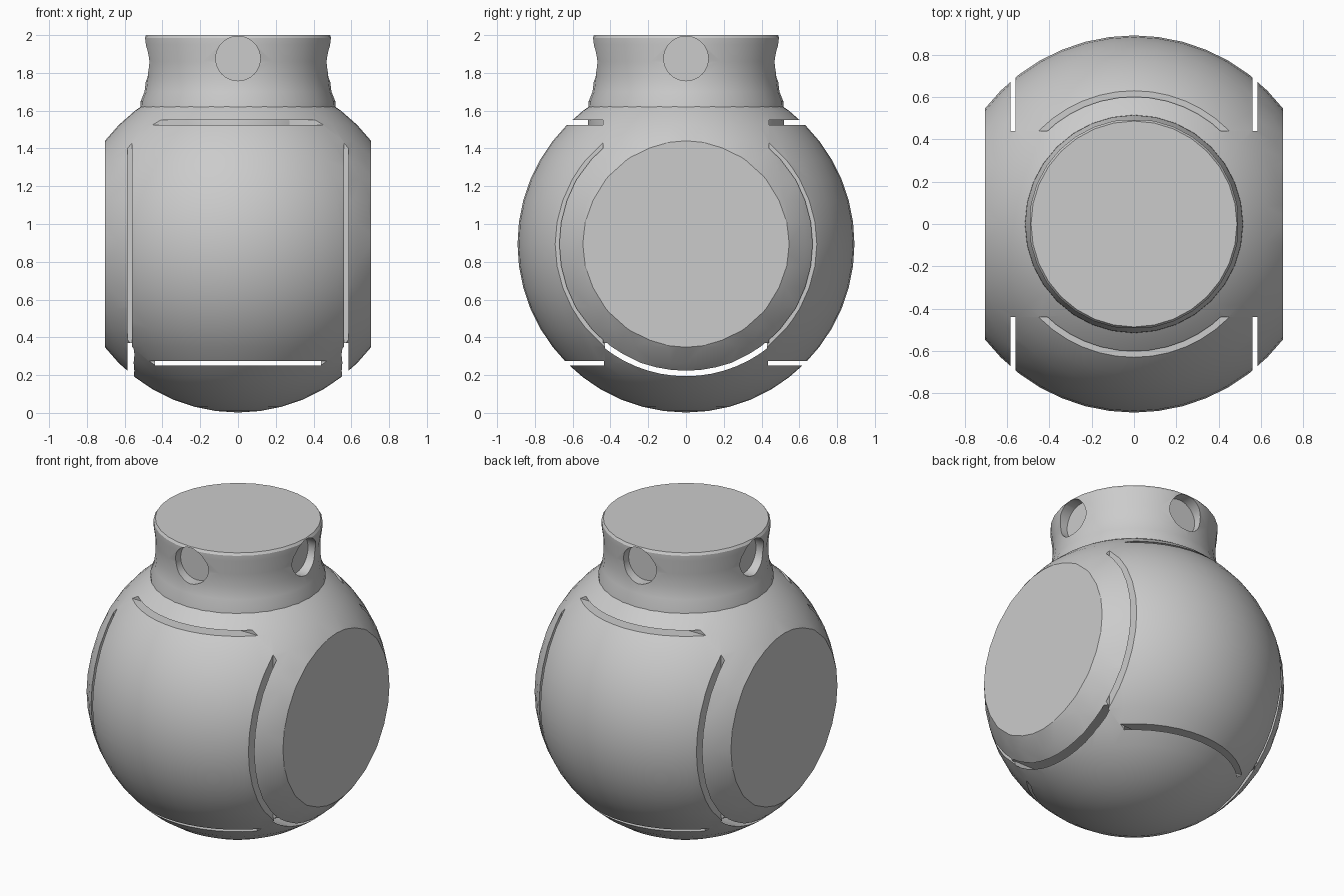
import bpy
import math

if "Cube" in bpy.data.objects:
    bpy.data.objects.remove(bpy.data.objects["Cube"], do_unlink=True)

CENTRE = 0.894   # ball centre height
RADIUS = 0.892

grey = bpy.data.materials.new("light grey")
grey.use_nodes = True
grey.diffuse_color = (0.6, 0.6, 0.6, 1)
grey.node_tree.nodes["Principled BSDF"].inputs["Base Color"].default_value = (0.6, 0.6, 0.6, 1)


def ball(name):
    bpy.ops.mesh.primitive_uv_sphere_add(segments=48, ring_count=24, radius=RADIUS, location=(0, 0, CENTRE))
    ob = bpy.context.object
    ob.name = name
    return ob


def box(x0, x1, y0, y1, z0, z1):
    bpy.ops.mesh.primitive_cube_add(size=1, location=((x0 + x1) / 2, (y0 + y1) / 2, (z0 + z1) / 2))
    ob = bpy.context.object
    ob.scale = (x1 - x0, y1 - y0, z1 - z0)
    return ob


def cylinder(radius, depth, loc, rot, sides):
    bpy.ops.mesh.primitive_cylinder_add(vertices=sides, radius=radius, depth=depth, location=loc, rotation=rot)
    return bpy.context.object


def cut(ob, cutter, operation="DIFFERENCE"):
    cutter.hide_render = True
    bpy.context.view_layer.objects.active = ob
    mod = ob.modifiers.new("cut", "BOOLEAN")
    mod.operation = operation
    mod.solver = "EXACT"
    mod.object = cutter
    bpy.ops.object.modifier_apply(modifier=mod.name)
    bpy.data.objects.remove(cutter, do_unlink=True)


def finish(ob):
    ob.data.materials.clear()
    ob.data.materials.append(grey)
    bpy.ops.object.select_all(action="DESELECT")
    ob.select_set(True)
    bpy.context.view_layer.objects.active = ob
    bpy.ops.object.shade_smooth_by_angle(angle=math.radians(30))


# Body: flat-sided ball with recesses for the front, back and lower panels
body = ball("body")
cut(body, box(-0.705, 0.705, -1, 1, -0.2, 2), "INTERSECT")
for y0, y1 in ((-1.2, -0.44), (0.44, 1.2)):
    cut(body, box(-0.585, 0.585, y0, y1, -0.3, 1.55))
cut(body, box(-0.585, 0.585, -1.3, 1.3, -0.4, 0.37))
finish(body)

# Front and back panels
for name, y0, y1 in (("front_panel", -1.1, -0.43), ("back_panel", 0.43, 1.1)):
    panel = ball(name)
    cut(panel, box(-0.56, 0.56, y0, y1, 0.275, 1.525), "INTERSECT")
    finish(panel)

# Lower panel: hollowed shell with raised corners
lower = ball("lower_panel")
cut(lower, box(-0.555, 0.555, -1, 1, -0.2, 0.4), "INTERSECT")
cut(lower, cylinder(0.7, 3, (0, 0, CENTRE), (0, math.pi / 2, 0), 64))
cut(lower, box(-0.44, 0.44, -1.1, 1.1, 0.25, 0.6))
for y0, y1 in ((-1.2, -0.435), (0.435, 1.2)):
    cut(lower, box(-0.7, 0.7, y0, y1, 0.25, 0.7))
finish(lower)

# Neck: slightly waisted collar turned from a profile
profile = [(0.52, 1.5), (0.515, 1.65), (0.495, 1.7), (0.485, 1.78), (0.485, 1.86),
           (0.497, 1.95), (0.497, 1.985), (0.487, 2.0)]
SIDES = 32
verts = [(r * math.cos(2 * math.pi * i / SIDES), r * math.sin(2 * math.pi * i / SIDES), z)
         for r, z in profile for i in range(SIDES)]
faces = [(k * SIDES + i, k * SIDES + (i + 1) % SIDES, (k + 1) * SIDES + (i + 1) % SIDES, (k + 1) * SIDES + i)
         for k in range(len(profile) - 1) for i in range(SIDES)]
faces.append(tuple(reversed(range(SIDES))))
faces.append(tuple(range(len(verts) - SIDES, len(verts))))
mesh = bpy.data.meshes.new("neck")
mesh.from_pydata(verts, [], faces)
neck = bpy.data.objects.new("neck", mesh)
bpy.context.collection.objects.link(neck)

# Four round sockets in the neck
for k in range(4):
    a = k * math.pi / 2
    cut(neck, cylinder(0.118, 0.2, (0.52 * math.cos(a), 0.52 * math.sin(a), 1.876), (0, math.pi / 2, a), 32))
finish(neck)
